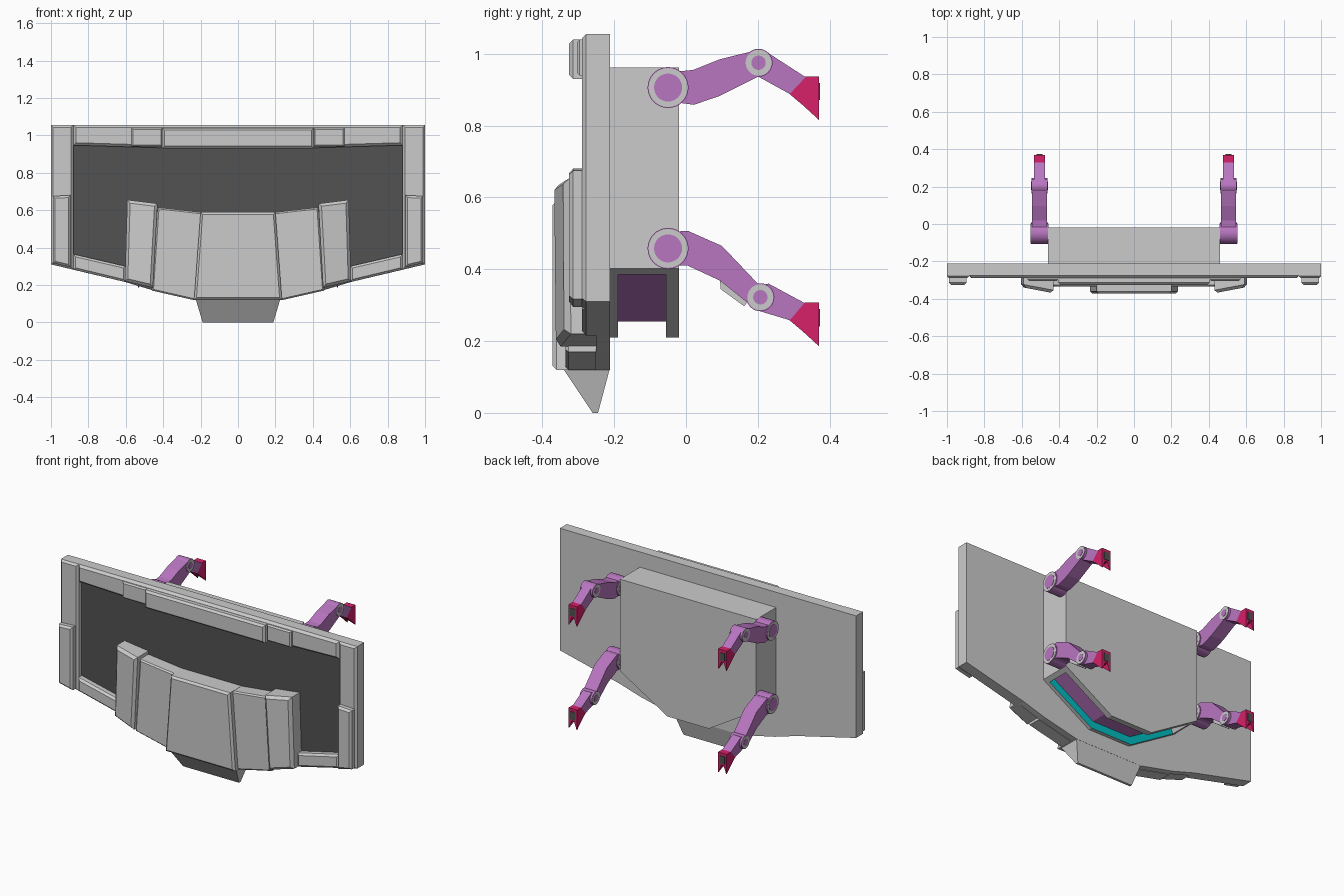
import bpy, bmesh, math
from mathutils import Matrix

if "Cube" in bpy.data.objects:
    bpy.data.objects.remove(bpy.data.objects["Cube"], do_unlink=True)


def material(name, rgb):
    m = bpy.data.materials.new(name)
    m.use_nodes = True
    m.diffuse_color = (*rgb, 1)
    m.node_tree.nodes["Principled BSDF"].inputs["Base Color"].default_value = (*rgb, 1)
    return m


GREY = material("light grey", (0.6, 0.6, 0.6))
CHARCOAL = material("charcoal", (0.085, 0.085, 0.085))
PURPLE = material("purple", (0.48, 0.18, 0.53))
PINK = material("crimson pink", (0.67, 0.015, 0.14))
TEAL = material("teal", (0.0, 0.5, 0.53))


def finish(name, bm, mats):
    bmesh.ops.recalc_face_normals(bm, faces=bm.faces)
    mesh = bpy.data.meshes.new(name)
    bm.to_mesh(mesh)
    bm.free()
    for m in mats:
        mesh.materials.append(m)
    ob = bpy.data.objects.new(name, mesh)
    bpy.context.collection.objects.link(ob)
    return ob


def prism(name, pts, axis, a, b, mats, bevel=0, rule=None, tilt=None):
    """Extrude a profile: (x, z) along y, or (y, z) along x, from a to b."""
    bm = bmesh.new()

    def loop(t):
        if axis == "y":
            return [bm.verts.new((u, t, v)) for u, v in pts]
        return [bm.verts.new((t, u, v)) for u, v in pts]
    front, back = loop(a), loop(b)
    if tilt:
        for v in front:
            tilt(v.co)
    bm.faces.new(front)
    bm.faces.new(back)
    n = len(pts)
    for i in range(n):
        j = (i + 1) % n
        bm.faces.new((front[i], front[j], back[j], back[i]))
    bmesh.ops.recalc_face_normals(bm, faces=bm.faces)
    if rule:
        for f in bm.faces:
            f.material_index = rule(f)
    if bevel:
        edges = [e for e in bm.edges if all(v in front for v in e.verts)]
        bmesh.ops.bevel(bm, geom=edges, offset=bevel, segments=1, affect="EDGES")
    return finish(name, bm, mats)


def flip(pts, s):
    return [(s * x, z) for x, z in pts]


def symmetric(half):
    return half + flip(half[::-1], -1)


def box(x0, x1, z0, z1):
    return [(x0, z0), (x1, z0), (x1, z1), (x0, z1)]


def disc(name, x, y, z, radius, width, mat):
    bm = bmesh.new()
    bmesh.ops.create_cone(bm, cap_ends=True, segments=32, radius1=radius,
                          radius2=radius, depth=width,
                          matrix=Matrix.Translation((x, y, z)) @ Matrix.Rotation(math.pi / 2, 4, "Y"))
    ob = finish(name, bm, [mat])
    bpy.ops.object.select_all(action="DESELECT")
    ob.select_set(True)
    bpy.context.view_layer.objects.active = ob
    bpy.ops.object.shade_smooth_by_angle()


# Main board with its dark front face
BACK, MID, FRONT = -0.212, -0.25, -0.29
board = symmetric([(0.225, 0.12), (0.45, 0.17), (0.6, 0.215), (1, 0.31), (1, 1.055)])
prism("board", board, "y", MID, BACK, [GREY, CHARCOAL],
      rule=lambda f: 1 if f.normal.y < -0.9 else 0)

# Raised frame and trim around the board
prism("top_frame", symmetric([(0.41, 0.933), (0.88, 0.947), (0.88, 1.055)]),
      "y", FRONT, MID, [GREY], 0.014)
prism("top_trim", symmetric([(0.405, 0.93), (0.405, 1.04)]),
      "y", -0.326, FRONT, [GREY], 0.012)
for s, side in ((1, "left"), (-1, "right")):
    def part(name, pts, a, b, bevel=0.012, tilt=None):
        prism(side + "_" + name, flip(pts, s), "y", a, b, [GREY], bevel, tilt=tilt)

    part("side_frame", [(0.88, 0.282), (1, 0.31), (1, 1.055), (0.88, 1.055)], FRONT, MID)
    part("side_trim", [(0.895, 0.295), (0.99, 0.317), (0.99, 0.675), (0.895, 0.68)], -0.326, FRONT)
    part("bottom_frame", [(0.6, 0.215), (0.88, 0.282), (0.88, 0.365), (0.6, 0.3)], FRONT, MID)
    part("top_trim_end", box(0.405, 0.57, 0.94, 1.04), -0.304, FRONT, 0.008)

    # Chest panels and outer pods
    part("chest_panel", [(0.19, 0.12), (0.24, 0.12), (0.46, 0.17), (0.43, 0.615), (0.19, 0.588)],
         -0.335, MID, 0.008)

    def slope(co):
        co.y += 0.19 * (abs(co.x) - 0.43)
    part("pod", [(0.455, 0.185), (0.605, 0.22), (0.592, 0.655), (0.43, 0.635)],
         -0.37, MID, 0.016, slope)

prism("chest_center", symmetric([(0.235, 0.12), (0.2, 0.59)]), "y", -0.372, MID, [GREY], 0.012)

# Tapered keel below the chest
keel = prism("keel", [(-0.34, 0.12), (-0.213, 0.12), (-0.245, 0), (-0.26, 0)],
             "x", -0.225, 0.225, [GREY])
for v in keel.data.vertices:
    if v.co.z < 0.05:
        v.co.x *= 0.84

# Back pack: two walls around a core that leaves an open channel below
pack = symmetric([(0.14, 0.21), (0.46, 0.402), (0.46, 0.962)])
prism("pack_front_wall", pack, "y", BACK, -0.19, [GREY, TEAL],
      rule=lambda f: 1 if f.normal.y > 0.9 else 0)
prism("pack_back_wall", pack, "y", -0.055, -0.02, [GREY, TEAL],
      rule=lambda f: 1 if f.normal.y < -0.9 else 0)
core = symmetric([(0.13, 0.255), (0.415, 0.426), (0.433, 0.386), (0.46, 0.402), (0.46, 0.962)])
prism("pack_core", core, "y", -0.19, -0.055, [GREY, PURPLE],
      rule=lambda f: 1 if f.normal.z < -0.1 and abs(f.calc_center_median().x) < 0.42 else 0)

# Jointed legs
LEGS = {
    "upper": dict(
        hip=(-0.05, 0.906), elbow=(0.202, 0.975), top=0.937,
        thigh=[(-0.03, 0.95), (0.02, 0.955), (0.095, 0.985), (0.197, 1.01),
               (0.2, 0.936), (0.095, 0.883), (0.022, 0.858), (-0.03, 0.865)],
        shin=[(0.19, 1.0), (0.22, 1.008), (0.333, 0.935), (0.289, 0.888), (0.2, 0.937)]),
    "lower": dict(
        hip=(-0.05, 0.458), elbow=(0.207, 0.322), top=0.307,
        thigh=[(-0.03, 0.505), (0.005, 0.507), (0.1, 0.465), (0.2, 0.36),
               (0.172, 0.306), (0.095, 0.368), (0.005, 0.41), (-0.03, 0.41)],
        shin=[(0.19, 0.35), (0.23, 0.36), (0.33, 0.306), (0.289, 0.258), (0.2, 0.285)]),
}
CENTER = 0.505
for s, side in ((1, "left"), (-1, "right")):
    for level, leg in LEGS.items():
        tag = f"{side}_{level}_"
        cx = s * CENTER

        def limb(name, pts, half, mat):
            prism(tag + name, pts, "x", cx - half, cx + half, [mat])

        limb("thigh", leg["thigh"], 0.041, PURPLE)
        limb("shin", leg["shin"], 0.029, PURPLE)
        if level == "lower":
            limb("thigh_guard", [(0.095, 0.37), (0.18, 0.32), (0.162, 0.297), (0.096, 0.345)], 0.03, GREY)

        # Hip and elbow joints with ringed caps
        for joint, r, w, inner in (("hip", 0.057, 0.092, 0.039), ("elbow", 0.039, 0.084, 0.02)):
            y, z = leg[joint]
            disc(tag + joint, cx, y, z, r, w, PURPLE)
            disc(tag + joint + "_ring", cx, y, z, r - 0.003, w + 0.003, GREY)
            disc(tag + joint + "_cap", cx, y, z, inner, w + 0.006, PURPLE)

        # Forked claw with a dark pad
        t = leg["top"]
        limb("claw", [(0.287, t - 0.048), (0.33, t), (0.37, t), (0.37, t - 0.075), (0.325, t - 0.08)],
             0.029, PINK)
        limb("claw_pad", box(0.365, 0.373, t - 0.066, t - 0.018), 0.016, CHARCOAL)
        for e in (-1, 1):
            prong = prism(tag + "prong", [(0.325, t - 0.08), (0.37, t - 0.075), (0.37, t - 0.121)],
                          "x", cx + e * 0.008, cx + e * 0.029, [PINK])
            for v in prong.data.vertices:
                if v.co.z < t - 0.1:
                    v.co.x = cx + e * (0.025 if abs(v.co.x - cx) < 0.02 else 0.029)
